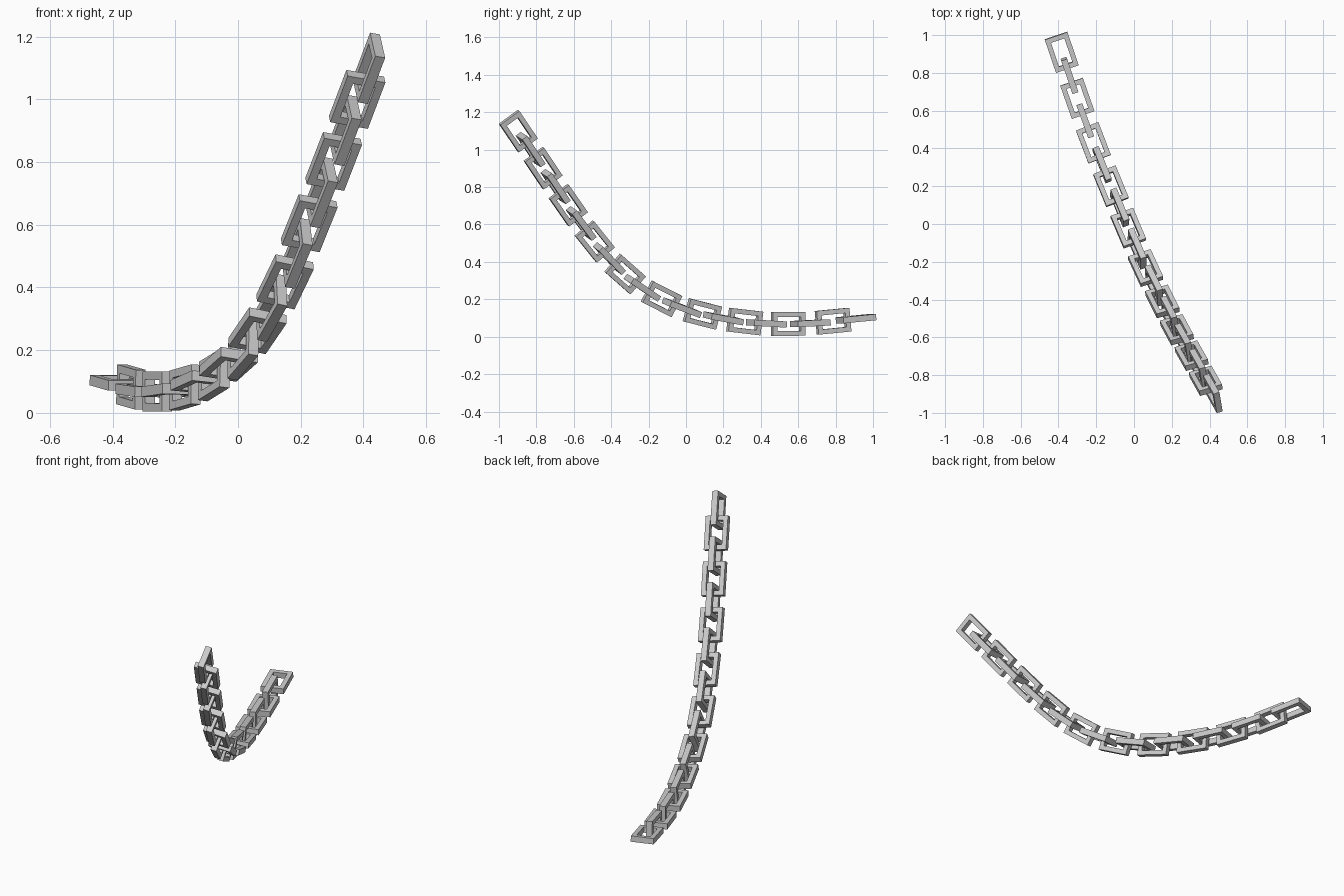
import bpy, bmesh
from math import radians, sin, cos
from mathutils import Vector, Matrix

if "Cube" in bpy.data.objects:
    bpy.data.objects.remove(bpy.data.objects["Cube"])

LENGTH, WIDTH, BAR, THICK = 0.186, 0.127, 0.026, 0.033

# centres of every second link along the hanging chain
path = [Vector(p) for p in [
    (0.380, -0.830, 1.000), (0.305, -0.697, 0.802), (0.227, -0.560, 0.605),
    (0.150, -0.410, 0.418), (0.062, -0.233, 0.262), (-0.030, -0.022, 0.155),
    (-0.122, 0.200, 0.098), (-0.215, 0.430, 0.071), (-0.300, 0.665, 0.072),
    (-0.383, 0.909, 0.096)]]
path = [3 * path[0] - 2 * path[1], 2 * path[0] - path[1]] + path
path += [2 * path[-1] - path[-2]]


# rectangular link lying in its local xy plane, long axis x
def link_mesh():
    bm = bmesh.new()
    rings = []
    for inset, z in ((0, -1), (0, 1), (BAR, 1), (BAR, -1)):
        a, b = LENGTH / 2 - inset, WIDTH / 2 - inset
        rings.append([bm.verts.new((x * a, y * b, z * THICK / 2))
                      for x, y in ((-1, -1), (1, -1), (1, 1), (-1, 1))])
    for i in range(4):
        r, s = rings[i], rings[(i + 1) % 4]
        for j in range(4):
            k = (j + 1) % 4
            bm.faces.new((r[j], r[k], s[k], s[j]))
    bmesh.ops.recalc_face_normals(bm, faces=bm.faces)
    mesh = bpy.data.meshes.new("chain_link")
    bm.to_mesh(mesh)
    bm.free()
    return mesh


mesh = link_mesh()


# place one link; upright links are turned a quarter about the chain
def add_link(name, centre, tangent, upright):
    t = tangent.normalized()
    side = Vector((-t.y, t.x, 0)).normalized()
    if side.x < 0:
        side = -side
    up = Vector((0, 0, 1)) - t * t.z
    up.normalize()
    # the chain twists gently towards its raised end
    f = min(1, max(0, (0.5 - centre.y) / 0.9))
    roll = radians(16) * f
    w = side * cos(roll) - up * sin(roll)
    if upright:
        w = up * cos(roll) + side * sin(roll)
    n = t.cross(w)
    rot = Matrix((t, w, n)).transposed().to_4x4()
    ob = bpy.data.objects.new(name, mesh)
    ob.matrix_world = Matrix.Translation(centre) @ rot
    bpy.context.collection.objects.link(ob)


# alternate upright and flat links down the chain
for i in range(2, len(path) - 1):
    a, b, c, d = path[i - 2], path[i - 1], path[i], path[i + 1]
    add_link(f"upright_link_{i - 1}", (9 * b + 9 * c - a - d) / 16, c - b, True)
    add_link(f"flat_link_{i - 1}", c, d - b, False)
